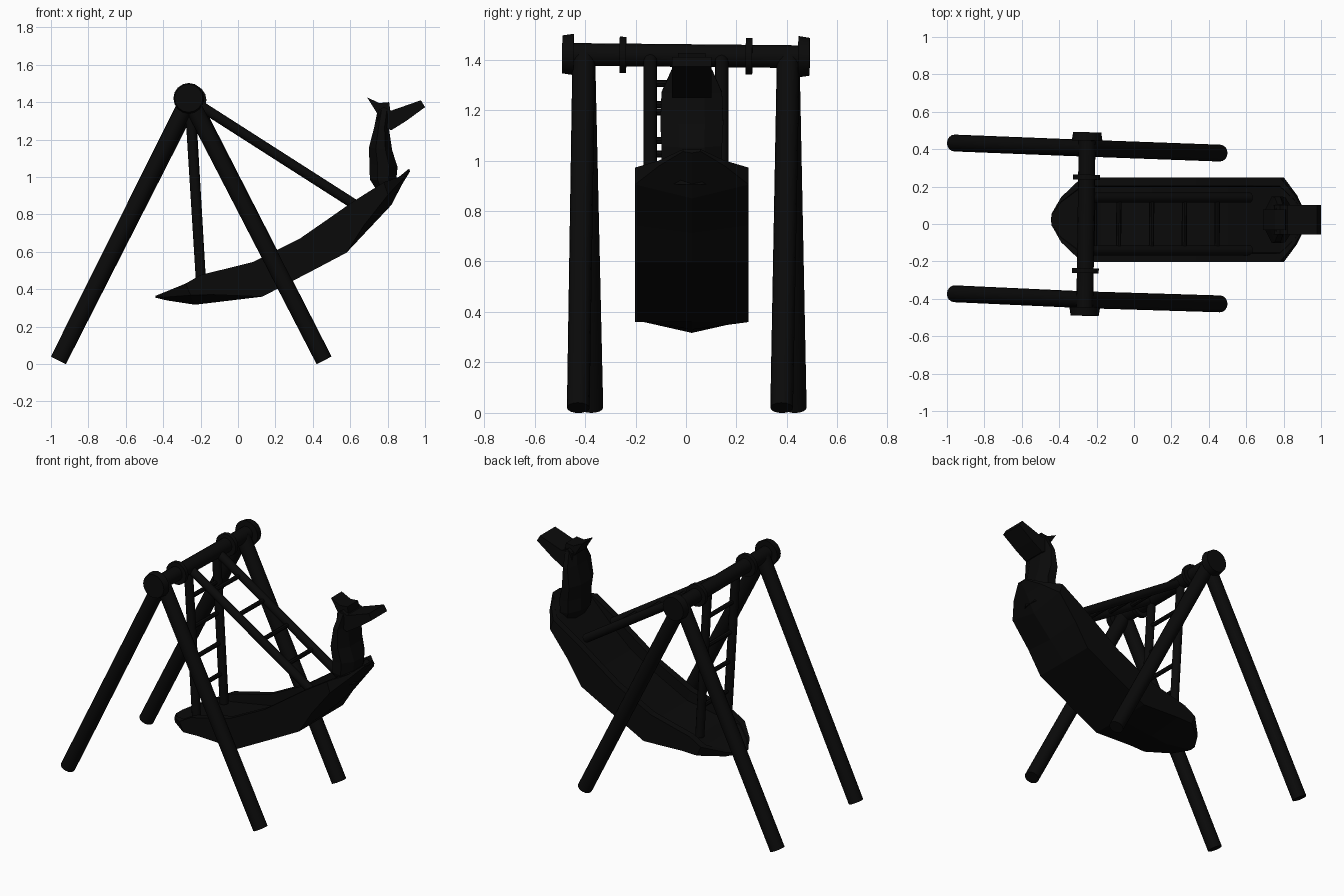
import bpy, bmesh, math
from mathutils import Vector

if "Cube" in bpy.data.objects:
    bpy.data.objects.remove(bpy.data.objects["Cube"])

dark = bpy.data.materials.new("dark_paint")
dark.diffuse_color = (0.003, 0.003, 0.003, 1)
dark.use_nodes = True
dark.node_tree.nodes["Principled BSDF"].inputs["Base Color"].default_value = dark.diffuse_color
CY = 0.023  # centre line of the boat


def finish(name, bm, smooth=False):
    bmesh.ops.recalc_face_normals(bm, faces=bm.faces)
    me = bpy.data.meshes.new(name)
    bm.to_mesh(me)
    bm.free()
    ob = bpy.data.objects.new(name, me)
    bpy.context.collection.objects.link(ob)
    me.materials.append(dark)
    if smooth:
        bpy.context.view_layer.objects.active = ob
        ob.select_set(True)
        bpy.ops.object.shade_smooth_by_angle(angle=math.radians(35))
        ob.select_set(False)
    return ob


def rod(name, a, b, r1, r2=None, sides=16, smooth=True):
    a, b = Vector(a), Vector(b)
    bm = bmesh.new()
    bmesh.ops.create_cone(bm, cap_ends=True, segments=sides, radius1=r1,
                          radius2=r1 if r2 is None else r2, depth=(b - a).length)
    ob = finish(name, bm, smooth)
    ob.rotation_mode = 'QUATERNION'
    ob.rotation_quaternion = (b - a).to_track_quat('Z', 'Y')
    ob.location = (a + b) / 2
    return ob


def loft(name, rings):
    bm = bmesh.new()
    vs = [[bm.verts.new(p) for p in ring] for ring in rings]
    n = len(rings[0])
    for a, b in zip(vs, vs[1:]):
        for i in range(n):
            j = (i + 1) % n
            bm.faces.new((a[i], a[j], b[j], b[i]))
    bm.faces.new(vs[0])
    bm.faces.new(vs[-1])
    return finish(name, bm)


def prism(name, outline, y, hw):
    return loft(name, [[(x, y + s * hw, z) for x, z in outline] for s in (-1, 1)])


# Axle, slightly skewed like the supports
def axle(y):
    return Vector((-0.257 + 0.014 * y, y, 1.416 - 0.01 * y))


rod("axle", axle(-0.47), axle(0.47), 0.045)
for s, side in ((-1, "front"), (1, "back")):
    rod(side + "_hub", axle(s * 0.445), axle(s * 0.49), 0.082, 0.075)
    rod(side + "_collar", axle(s * 0.237), axle(s * 0.263), 0.072)
    # A-frame legs
    top = axle(s * 0.405)
    rod(side + "_left_leg", (-0.96, s * 0.403 + 0.03, 0.02), top, 0.045)
    rod(side + "_right_leg", (0.46, s * 0.403 - 0.024, 0.02), top, 0.045)

# Swing arms with ladder rungs
for name, foot in (("stern", (-0.198, 0.44)), ("bow", (0.62, 0.855))):
    ends = []
    for y in (-0.141, 0.141):
        a, b = axle(y), Vector((foot[0], y, foot[1]))
        rod(name + "_arm", a, b, 0.027, sides=12)
        ends.append((a, b))
    for i in range(1, 5):
        p, q = (a.lerp(b, i / 5) for a, b in ends)
        rod(name + "_rung", p, q, 0.014, sides=8)

# Hull stations: gunwale x z, keel x z, half width, floor depth, chine depth
stations = [
    (-0.44, 0.365, -0.443, 0.355, 0.03, 0.05, 0.6),
    (-0.39, 0.385, -0.38, 0.340, 0.12, 0.05, 0.6),
    (-0.28, 0.43, -0.23, 0.317, 0.225, 0.05, 0.55),
    (-0.20, 0.476, -0.12, 0.330, 0.225, 0.3, 0.72),
    (0.08, 0.545, 0.13, 0.36, 0.225, 0.35, 1),
    (0.33, 0.67, 0.40, 0.50, 0.225, 0.35, 1),
    (0.46, 0.76, 0.58, 0.595, 0.225, 0.35, 1),
    (0.61, 0.865, 0.69, 0.712, 0.225, 0.3, 0.8),
    (0.78, 0.972, 0.82, 0.85, 0.225, 0.05, 0.55),
    (0.86, 1.0, 0.88, 0.965, 0.13, 0.05, 0.6),
    (0.915, 1.045, 0.92, 1.03, 0.035, 0.05, 0.6),
]
rings = []
for gx, gz, kx, kz, w, d, c in stations:
    def pt(t, y):
        return (gx + (kx - gx) * t, CY + y, gz + (kz - gz) * t)
    half = [(c, w), (0, w), (0, w * 0.8), (d, w * 0.78)]
    rings.append([pt(1, 0)] + [pt(t, y) for t, y in half]
                 + [pt(t, -y) for t, y in reversed(half)])
loft("boat_hull", rings)

# Neck: octagonal loft
neck = [(0.80, 0.91, 0.05, 0.10), (0.775, 0.98, 0.07, 0.12),
        (0.778, 1.06, 0.075, 0.12), (0.762, 1.15, 0.062, 0.125),
        (0.768, 1.27, 0.038, 0.12), (0.782, 1.36, 0.034, 0.08)]
rings = []
for x, z, rx, ry in neck:
    ring = []
    for k in range(8):
        a = math.pi / 8 + k * math.pi / 4
        c = 1 / math.cos(math.pi / 8)
        dx = rx * c * math.cos(a)
        ring.append((x + dx, CY + ry * c * math.sin(a), z - 0.1 * dx))
    rings.append(ring)
loft("neck", rings)

# Head with snout, and a crest swept back behind it
prism("head", [(0.745, 1.28), (0.75, 1.355), (0.78, 1.375), (0.82, 1.355), (0.978, 1.41),
               (1.0, 1.373), (0.90, 1.30), (0.82, 1.25)], CY, 0.078)
prism("crest", [(0.69, 1.426), (0.755, 1.395), (0.808, 1.40), (0.815, 1.35),
                (0.75, 1.33)], CY, 0.055)
